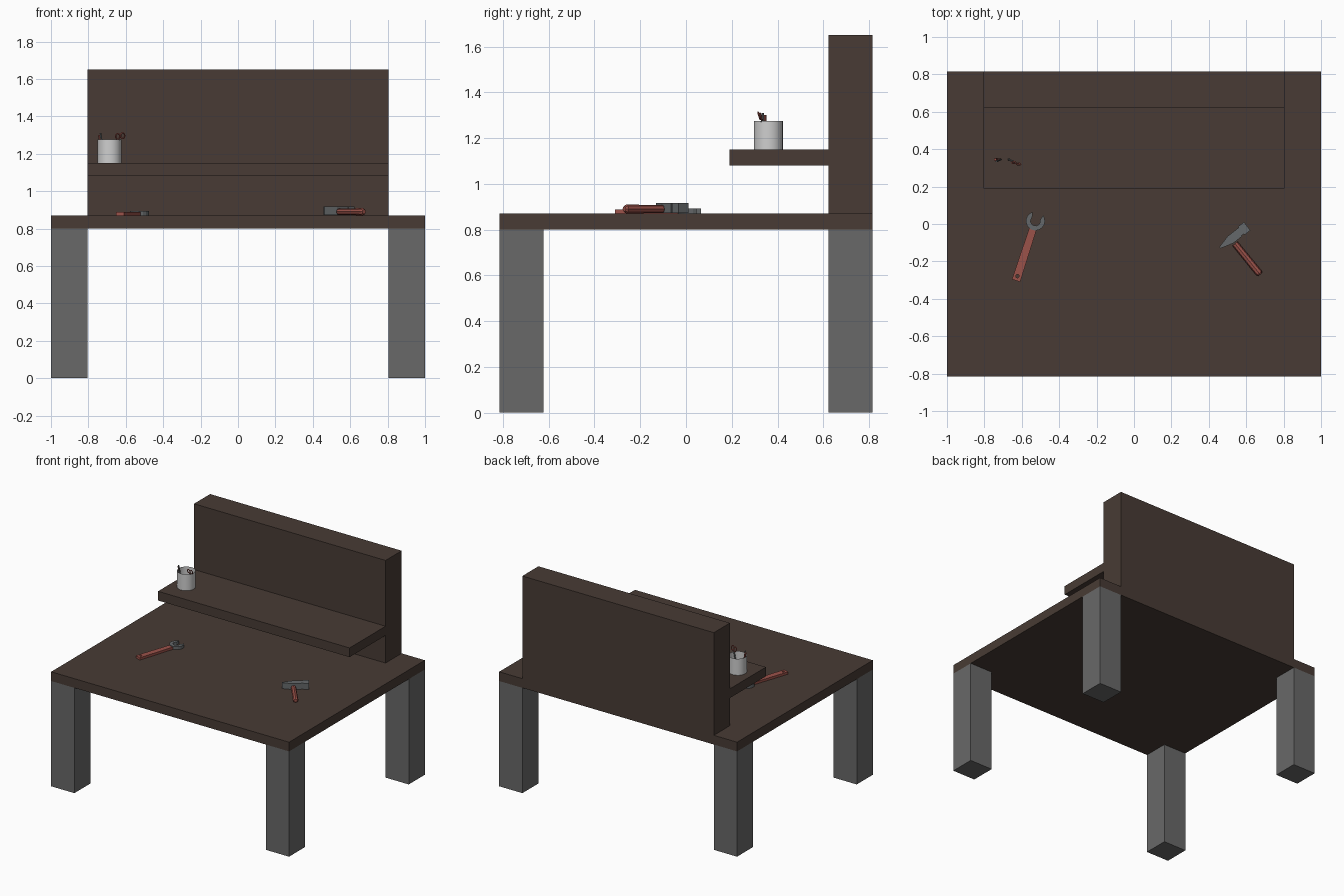
import bpy, bmesh, math
from mathutils import Matrix, Vector

if "Cube" in bpy.data.objects:
    bpy.data.objects.remove(bpy.data.objects["Cube"])


def mat(name, col):
    m = bpy.data.materials.new(name)
    m.diffuse_color = (*col, 1)
    m.use_nodes = True
    m.node_tree.nodes["Principled BSDF"].inputs["Base Color"].default_value = m.diffuse_color
    return m


WOOD = mat("dark_wood", (0.065, 0.044, 0.035))
LEG = mat("leg_grey", (0.14, 0.14, 0.14))
RED = mat("grip_red", (0.33, 0.085, 0.068))
STEEL = mat("tool_steel", (0.13, 0.14, 0.145))
WHITE = mat("cup_white", (0.62, 0.62, 0.62))


def finish(bm, name, m, xf=Matrix()):
    bmesh.ops.recalc_face_normals(bm, faces=bm.faces)
    me = bpy.data.meshes.new(name)
    bm.to_mesh(me)
    bm.free()
    ob = bpy.data.objects.new(name, me)
    bpy.context.collection.objects.link(ob)
    me.materials.append(m)
    ob.matrix_world = xf
    return ob


def box(name, lo, hi, m):
    bm = bmesh.new()
    bmesh.ops.create_cube(bm, size=1)
    lo, hi = Vector(lo), Vector(hi)
    for v in bm.verts:
        v.co = (lo + hi) / 2 + v.co * (hi - lo)
    return finish(bm, name, m)


def plate(name, pts, z0, z1, m, xf=Matrix()):
    bm = bmesh.new()
    f = bm.faces.new([bm.verts.new((x, y, z0)) for x, y in pts])
    r = bmesh.ops.extrude_face_region(bm, geom=[f])
    for v in r["geom"]:
        if isinstance(v, bmesh.types.BMVert):
            v.co.z = z1
    return finish(bm, name, m, xf)


def rod(name, a, b, r0, r1, m, n=8, caps=True):
    a, b = Vector(a), Vector(b)
    bm = bmesh.new()
    bmesh.ops.create_cone(bm, cap_ends=caps, segments=n, radius1=r0, radius2=r1, depth=(b - a).length)
    xf = Matrix.Translation((a + b) / 2) @ (b - a).to_track_quat('Z', 'Y').to_matrix().to_4x4()
    return finish(bm, name, m, xf)


def smooth(ob):
    for o in bpy.context.selected_objects:
        o.select_set(False)
    bpy.context.view_layer.objects.active = ob
    ob.select_set(True)
    bpy.ops.object.shade_smooth_by_angle(angle=math.radians(35))


# Bench
box("table_top", (-1, -0.815, 0.80), (1, 0.815, 0.87), WOOD)
for sx, xn in ((-1, "left"), (1, "right")):
    for sy, yn in ((-1, "front"), (1, "back")):
        xs = sorted((sx * 0.805, sx))
        ys = sorted((sy * 0.622, sy * 0.815))
        box(f"{yn}_{xn}_leg", (xs[0], ys[0], 0), (xs[1], ys[1], 0.80), LEG)
box("back_panel", (-0.805, 0.622, 0.87), (0.805, 0.815, 1.65), WOOD)
box("shelf", (-0.805, 0.19, 1.08), (0.805, 0.622, 1.15), WOOD)

# Open thin-walled cup
smooth(rod("cup", (-0.687, 0.36, 1.15), (-0.687, 0.36, 1.275), 0.063, 0.063, WHITE, 32, False))

# Pliers and scissors standing in the cup
rod("plier_grip_a", (-0.715, 0.345, 1.16), (-0.742, 0.345, 1.30), 0.006, 0.007, RED)
rod("plier_grip_b", (-0.715, 0.345, 1.16), (-0.735, 0.335, 1.31), 0.006, 0.005, STEEL)
rod("scissor_blade", (-0.67, 0.345, 1.16), (-0.635, 0.330, 1.275), 0.005, 0.005, STEEL)
for i, (x, z) in enumerate(((-0.643, 1.293), (-0.617, 1.297))):
    bm = bmesh.new()
    n, k = 12, 4
    g = [[bm.verts.new((math.cos(u) * (0.011 + 0.004 * math.cos(w)), 0.004 * math.sin(w),
                        math.sin(u) * (0.016 + 0.004 * math.cos(w))))
          for w in [math.tau * j / k for j in range(k)]]
         for u in [math.tau * q / n for q in range(n)]]
    for q in range(n):
        for j in range(k):
            bm.faces.new((g[q][j], g[q][(j + 1) % k], g[(q + 1) % n][(j + 1) % k], g[(q + 1) % n][j]))
    finish(bm, f"scissor_loop_{i}", RED,
           Matrix.Translation((x, 0.328 - 0.008 * i, z)) @ Matrix.Rotation(0.3, 4, 'X'))

# Wrench: local +x runs from the handle end to the jaw
wx = Matrix.Translation((-0.527, 0.016, 0)) @ Matrix.Rotation(math.radians(72), 4, 'Z')
handle = plate("wrench_handle", [(-0.335, -0.023), (-0.04, -0.020), (-0.04, 0.020), (-0.335, 0.023)],
               0.87, 0.888, RED, wx)
hole = rod("hole_cutter", (-0.31, 0, 0.80), (-0.31, 0, 0.95), 0.009, 0.009, RED, 12)
hole.matrix_world = wx @ hole.matrix_world
hole.hide_render = True
hole.hide_viewport = True
b = handle.modifiers.new("hole", 'BOOLEAN')
b.object = hole
b.solver = 'EXACT'
jaw = [(0.051 * math.cos(a), 0.051 * math.sin(a)) for a in [math.radians(35 + 290 * i / 14) for i in range(15)]]
jaw += [(0.026 * math.cos(a), 0.026 * math.sin(a)) for a in [math.radians(300 - 240 * i / 8) for i in range(9)]]
plate("wrench_jaw", jaw, 0.87, 0.893, STEEL, wx)

# Hammer: local +x runs along the head to the striking face
hx = Matrix.Translation((0.538, -0.064, 0)) @ Matrix.Rotation(math.radians(38), 4, 'Z')
plate("hammer_head", [(-0.10, 0.004), (-0.10, -0.006), (-0.03, -0.026), (0.03, -0.026),
                      (0.03, -0.022), (0.045, -0.022), (0.045, -0.028), (0.085, -0.028),
                      (0.085, 0.028), (0.045, 0.028), (0.045, 0.022), (-0.03, 0.022)],
      0.872, 0.917, STEEL, hx)
rod("hammer_handle", (0.54, -0.105, 0.890), (0.668, -0.262, 0.890), 0.018, 0.019, RED)
rod("hammer_handle_end", (0.668, -0.262, 0.890), (0.674, -0.270, 0.890), 0.019, 0.012, RED)
